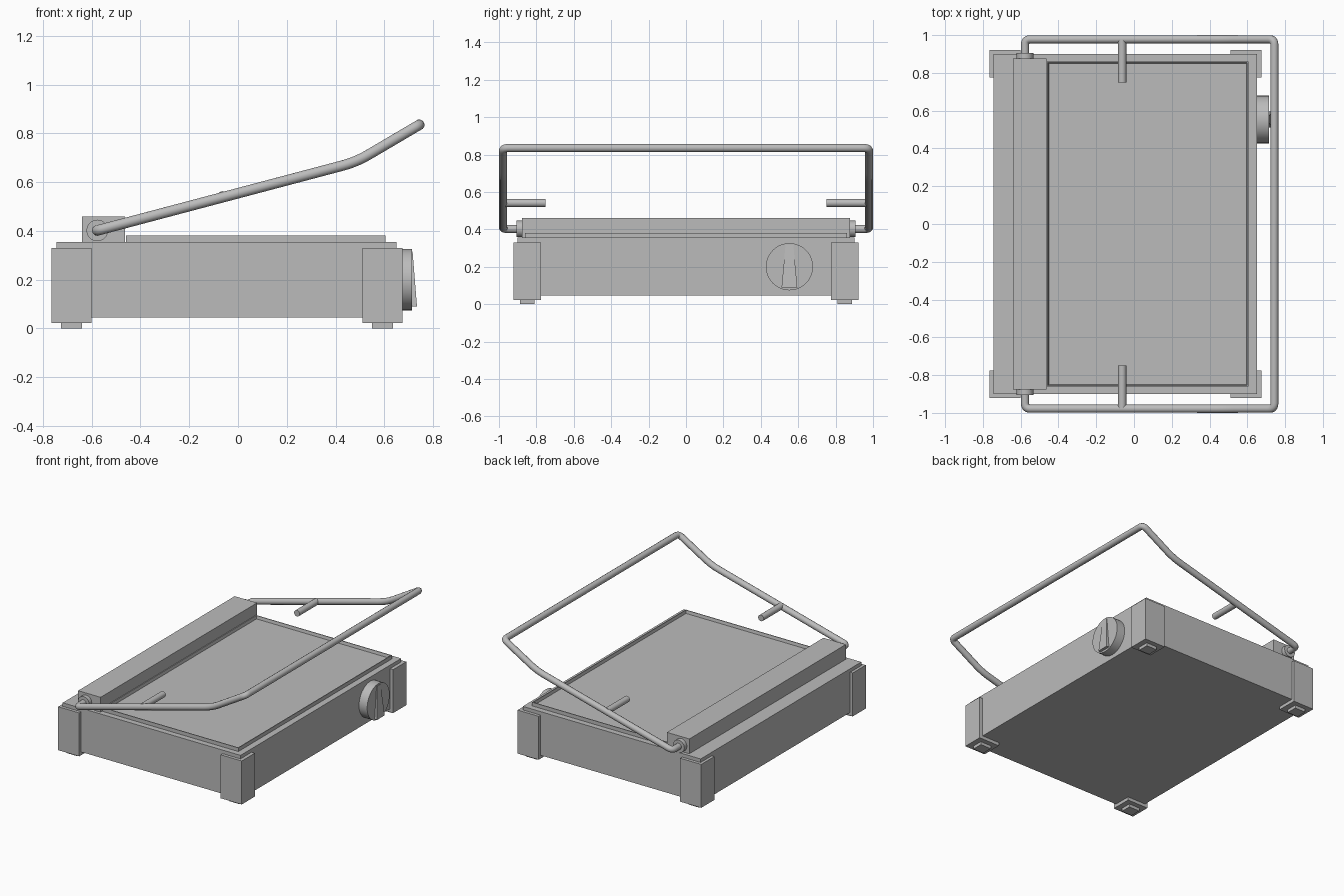
import bpy, bmesh, math
from mathutils import Vector

cube = bpy.data.objects.get("Cube")
if cube:
    bpy.data.objects.remove(cube, do_unlink=True)

grey = bpy.data.materials.new("plain grey")
grey.use_nodes = True
grey.diffuse_color = (0.5, 0.5, 0.5, 1)
grey.node_tree.nodes["Principled BSDF"].inputs["Base Color"].default_value = (0.5, 0.5, 0.5, 1)


def finish(name, bm):
    bmesh.ops.recalc_face_normals(bm, faces=bm.faces)
    mesh = bpy.data.meshes.new(name)
    bm.to_mesh(mesh)
    bm.free()
    mesh.materials.append(grey)
    obj = bpy.data.objects.new(name, mesh)
    bpy.context.collection.objects.link(obj)
    return obj


def box_mesh(x, y, z):
    """Box from (min, max) pairs."""
    bm = bmesh.new()
    bmesh.ops.create_cube(bm, size=1)
    for v in bm.verts:
        v.co = [r[0] if c < 0 else r[1] for c, r in zip(v.co, (x, y, z))]
    return bm


def box(name, x, y, z):
    return finish(name, box_mesh(x, y, z))


def smooth(obj):
    bpy.ops.object.select_all(action='DESELECT')
    obj.select_set(True)
    bpy.context.view_layer.objects.active = obj
    bpy.ops.object.shade_smooth_by_angle(angle=math.radians(35))


def rod(name, start, end, radius, sides=24):
    start, end = Vector(start), Vector(end)
    axis = end - start
    bm = bmesh.new()
    bmesh.ops.create_cone(bm, cap_ends=True, segments=sides, radius1=radius,
                          radius2=radius, depth=axis.length)
    turn = axis.to_track_quat('Z', 'Y')
    for v in bm.verts:
        v.co = turn @ v.co + (start + end) / 2
    obj = finish(name, bm)
    smooth(obj)
    return obj


def rounded(points, radii, steps=6):
    """Path with every inner corner replaced by a short curve."""
    pts = [Vector(p) for p in points]
    path = [pts[0]]
    for a, b, c, r in zip(pts, pts[1:], pts[2:], radii):
        p, q = b + (a - b).normalized() * r, b + (c - b).normalized() * r
        for i in range(steps + 1):
            t = i / steps
            path.append(p * (1 - t) ** 2 + b * 2 * t * (1 - t) + q * t * t)
    return path + [pts[-1]]


def tube(name, path, radius):
    curve = bpy.data.curves.new(name, 'CURVE')
    curve.dimensions = '3D'
    curve.bevel_depth = radius
    curve.bevel_resolution = 4
    curve.use_fill_caps = True
    spline = curve.splines.new('POLY')
    spline.points.add(len(path) - 1)
    for point, co in zip(spline.points, path):
        point.co = (*co, 1)
    curve.materials.append(grey)
    obj = bpy.data.objects.new(name, curve)
    bpy.context.collection.objects.link(obj)
    bpy.ops.object.select_all(action='DESELECT')
    obj.select_set(True)
    bpy.context.view_layer.objects.active = obj
    bpy.ops.object.convert(target='MESH')
    smooth(bpy.context.view_layer.objects.active)


# Main housing
box("body", (-0.745, 0.65), (-0.9, 0.9), (0.045, 0.355))

# Cooking tray with a thin raised rim
bm = box_mesh((-0.46, 0.605), (-0.86, 0.86), (0.35, 0.381))
bm.faces.ensure_lookup_table()
top = max(bm.faces, key=lambda f: f.calc_center_median().z)
bmesh.ops.inset_region(bm, faces=[top], thickness=0.008)
bmesh.ops.inset_region(bm, faces=[top], thickness=0.006, depth=0)
for v in top.verts:
    v.co.z = 0.36
finish("tray", bm)

# Corner guards and feet
for side, sy in (("front", -1), ("back", 1)):
    for end, x in (("right", -0.765), ("left", 0.51)):
        box(f"{side}_{end}_corner", (x, x + 0.165),
            sorted((sy * 0.775, sy * 0.922)), (0.022, 0.33))
        box(f"{side}_{end}_foot", (x + 0.04, x + 0.125),
            sorted((sy * 0.81, sy * 0.888)), (0, 0.025))

# Hinge housing, bushings and the pegs on the handle arms
PIVOT_X, PIVOT_Z, ARM_Y, TUBE = -0.577, 0.402, 0.978, 0.022
box("hinge_housing", (-0.64, -0.464), (-0.877, 0.877), (0.35, 0.46))
for side, sy in (("front", -1), ("back", 1)):
    rod(f"{side}_bushing", (PIVOT_X, sy * 0.87, PIVOT_Z), (PIVOT_X, sy * 0.906, PIVOT_Z), 0.044, 32)
    rod(f"{side}_peg", (-0.063, sy * 0.75, 0.541), (-0.063, sy * ARM_Y, 0.541), TUBE)

# Bent tube handle
arm = [(PIVOT_X, 0.89, PIVOT_Z), (PIVOT_X, ARM_Y, PIVOT_Z),
       (0.485, ARM_Y, 0.683), (0.743, ARM_Y, 0.835)]
corners = arm + [(x, -y, z) for x, y, z in reversed(arm)]
tube("handle", rounded(corners, (0.03, 0.06, 0.03, 0.03, 0.06, 0.03)), TUBE)

# Control knob with a tapered wedge pointer
KNOB_Y, KNOB_Z = 0.553, 0.2
rod("knob", (0.64, KNOB_Y, KNOB_Z), (0.714, KNOB_Y, KNOB_Z), 0.126, 40)
bm = box_mesh((0.7, 0.734), (KNOB_Y - 0.042, KNOB_Y + 0.042), (0.09, 0.315))
for v in bm.verts:
    if v.co.z > KNOB_Z:
        v.co.y = KNOB_Y + (v.co.y - KNOB_Y) / 2
        v.co.x = min(v.co.x, 0.716)
finish("knob_pointer", bm)
